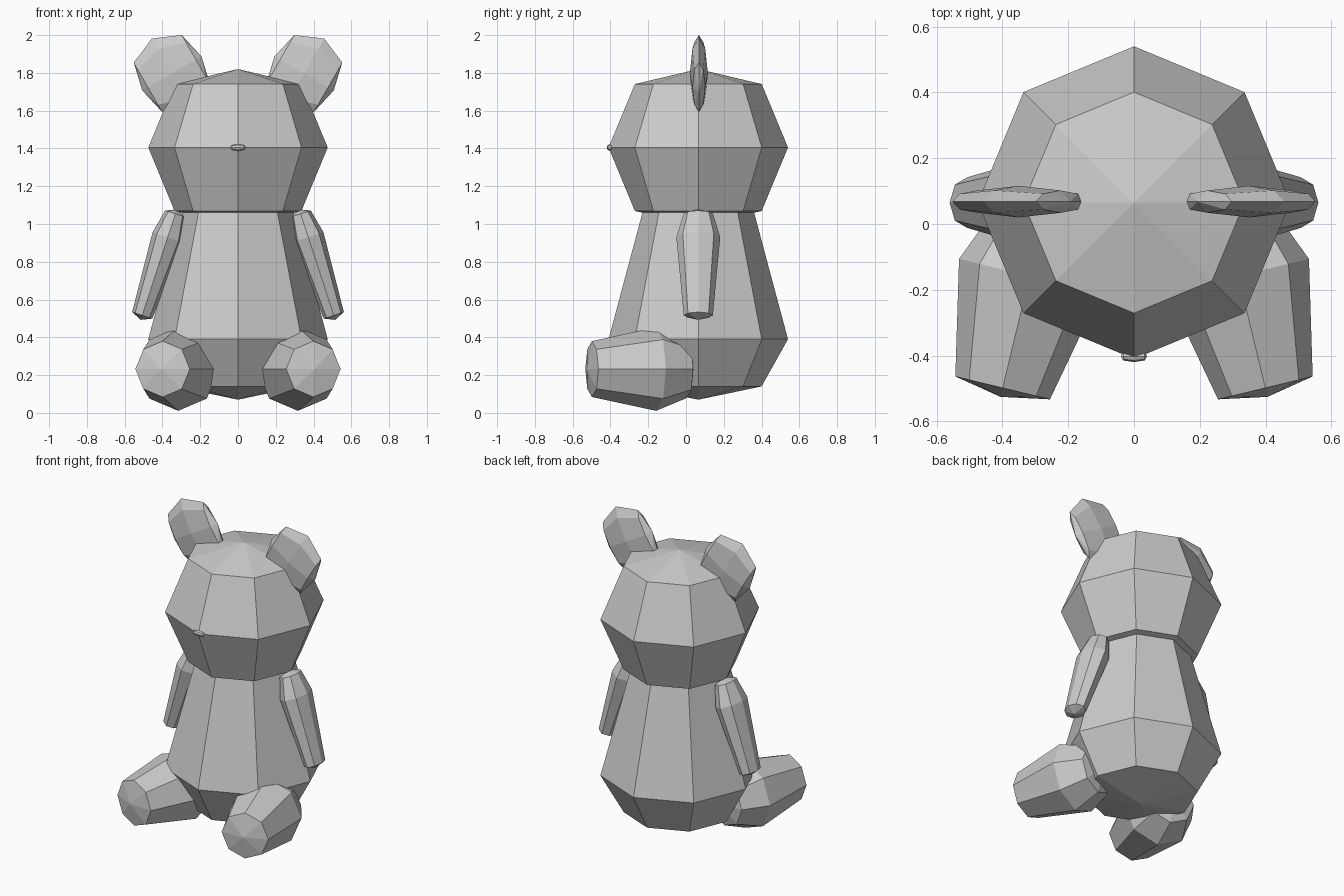
import bpy, bmesh, math
from mathutils import Vector

if "Cube" in bpy.data.objects:
    bpy.data.objects.remove(bpy.data.objects["Cube"])

SIDES = 8


def lathe(name, profile, origin, axis=(0, 0, 1), side=(1, 0, 0), flat=(1, 1)):
    """Eight-sided turned solid; profile = (distance along axis, radius), poles have radius 0."""
    o, w, u = Vector(origin), Vector(axis).normalized(), Vector(side)
    u = (u - w * u.dot(w)).normalized()
    v = w.cross(u)
    bm = bmesh.new()
    rings = []
    for t, r in profile:
        if r == 0:
            rings.append([bm.verts.new(o + w * t)])
        else:
            ring = []
            for i in range(SIDES):
                a = 2 * math.pi * i / SIDES
                ring.append(bm.verts.new(o + w * t + u * (r * flat[0] * math.cos(a))
                                         + v * (r * flat[1] * math.sin(a))))
            rings.append(ring)
    for a, b in zip(rings, rings[1:]):
        for i in range(SIDES):
            j = (i + 1) % SIDES
            if len(a) == 1:
                bm.faces.new((a[0], b[j], b[i]))
            elif len(b) == 1:
                bm.faces.new((a[i], a[j], b[0]))
            else:
                bm.faces.new((a[i], a[j], b[j], b[i]))
    bmesh.ops.recalc_face_normals(bm, faces=bm.faces)
    me = bpy.data.meshes.new(name)
    bm.to_mesh(me)
    bm.free()
    ob = bpy.data.objects.new(name, me)
    bpy.context.collection.objects.link(ob)
    return ob


def ball(r, half=None):
    """Coarse ball profile with slightly flattened poles."""
    h = half or r
    return [(-.874 * h, 0), (-.707 * h, .707 * r), (0, r), (.707 * h, .707 * r), (.874 * h, 0)]


# torso, head and nose
lathe("body", [(.07, 0), (.14, .335), (.39, .475), (1.07, .293), (1.12, 0)], (0, .065, 0))
lathe("head", ball(.475), (0, .065, 1.405))
lathe("nose", ball(.018, .046), (0, -.402, 1.405), axis=(1, 0, 0), side=(0, 0, 1))

for s, label in ((-1, "left"), (1, "right")):
    # flat tilted ear
    lathe(label + "_ear", ball(.213, .207), (s * .35, .068, 1.797),
          axis=(s * .87, 0, -.5), side=(s * .5, 0, .87), flat=(1, .225))
    # arm hanging down and outward
    lathe(label + "_arm", [(-.155, 0), (-.13, .078), (0, .116), (.435, .077), (.46, 0)],
          (s * .372, .065, .93), axis=(s * .31, 0, -.95), flat=(.73, 1))
    # leg pointing forward and outward
    lathe(label + "_leg", [(-.205, 0), (-.165, .154), (0, .221), (.35, .148), (.378, 0)],
          (s * .317, -.158, .232), axis=(s * .235, -.972, 0))
